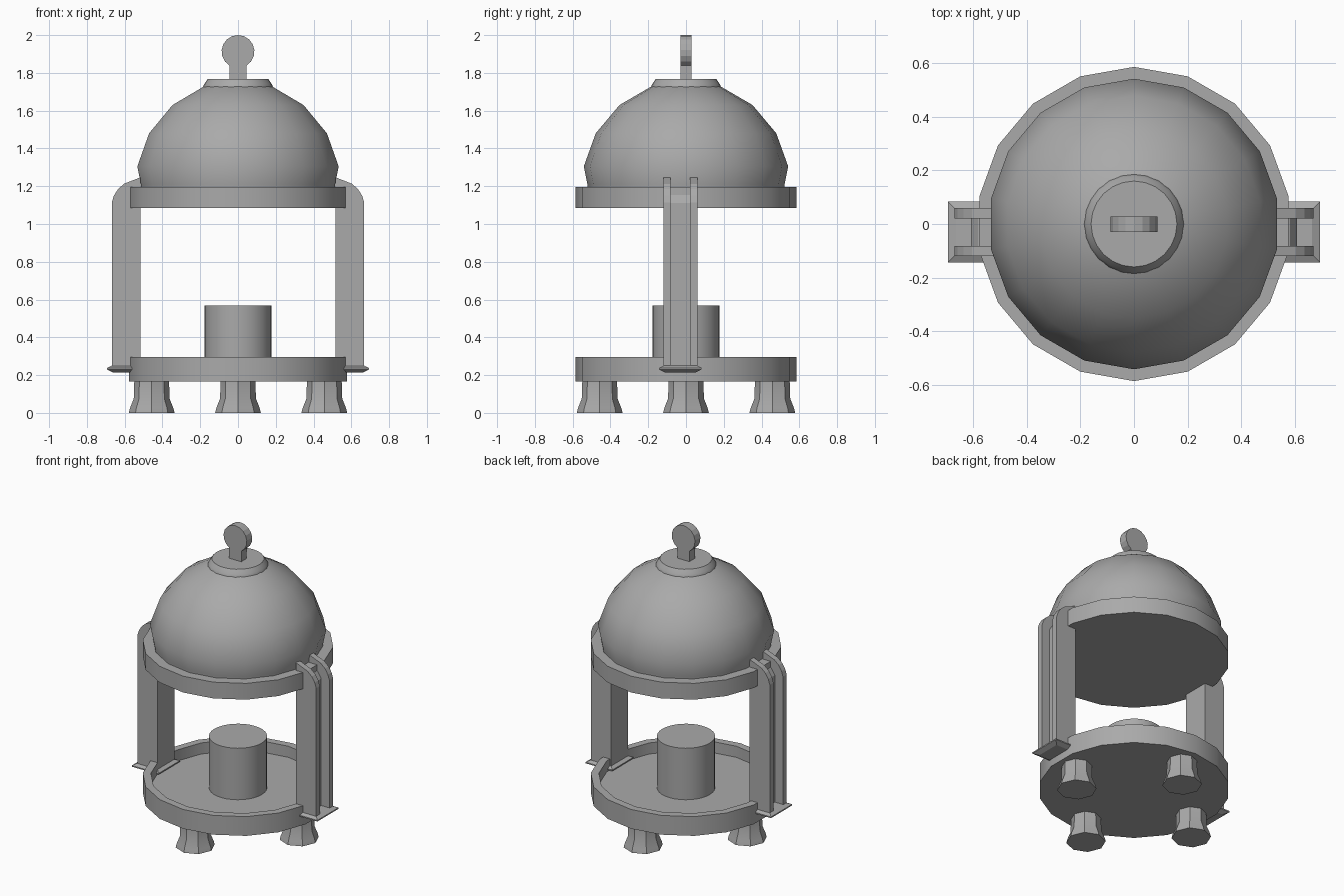
import bpy, bmesh
from math import sin, cos, pi, radians

cube = bpy.data.objects.get("Cube")
if cube:
    bpy.data.objects.remove(cube)

grey = bpy.data.materials.new("grey metal")
grey.use_nodes = True
color = (0.4, 0.4, 0.4, 1)
grey.diffuse_color = color
grey.node_tree.nodes["Principled BSDF"].inputs["Base Color"].default_value = color


def finish(bm, name, smooth=True):
    bmesh.ops.recalc_face_normals(bm, faces=bm.faces)
    mesh = bpy.data.meshes.new(name)
    bm.to_mesh(mesh)
    bm.free()
    mesh.materials.append(grey)
    obj = bpy.data.objects.new(name, mesh)
    bpy.context.collection.objects.link(obj)
    if smooth:
        bpy.ops.object.select_all(action='DESELECT')
        obj.select_set(True)
        bpy.context.view_layer.objects.active = obj
        bpy.ops.object.shade_smooth_by_angle(angle=radians(32))
    return obj


def lathe(name, profile, sides, x=0, y=0):
    """Turn an (r, z) profile about a vertical axis and close both ends."""
    bm = bmesh.new()
    rings = []
    for r, z in profile:
        rings.append([bm.verts.new((x + r * sin(2 * pi * i / sides),
                                    y + r * cos(2 * pi * i / sides), z))
                      for i in range(sides)])
    for a, b in zip(rings, rings[1:]):
        for i in range(sides):
            j = (i + 1) % sides
            bm.faces.new((a[i], a[j], b[j], b[i]))
    bm.faces.new(rings[0])
    bm.faces.new(rings[-1])
    return finish(bm, name)


def plate(name, outline, y0, y1, side=1):
    """Extrude an (x, z) outline from y0 to y1, mirrored in x for side -1."""
    bm = bmesh.new()
    face = bm.faces.new([bm.verts.new((side * x, y0, z)) for x, z in outline])
    new = bmesh.ops.extrude_face_region(bm, geom=[face])
    verts = [v for v in new["geom"] if isinstance(v, bmesh.types.BMVert)]
    bmesh.ops.translate(bm, verts=verts, vec=(0, y1 - y0, 0))
    return finish(bm, name, smooth=False)


# Trays and dome
lathe("base_tray", [(0.585, 0.165), (0.585, 0.295), (0.535, 0.295), (0.535, 0.22)], 18)
lathe("upper_ring", [(0.585, 1.085), (0.585, 1.195), (0.5, 1.195)], 18)
lathe("dome", [(0.52, 1.19), (0.522, 1.21), (0.541, 1.305), (0.478, 1.48),
               (0.352, 1.63), (0.18, 1.73), (0.05, 1.755)], 18)
lathe("dome_cap", [(0.187, 1.70), (0.187, 1.722), (0.178, 1.742), (0.16, 1.768)], 24)

# Candle and feet
lathe("candle", [(0.178, 0.21), (0.178, 0.568)], 32)
for name, x, y in (("front", 0, -1), ("back", 0, 1), ("left", 1, 0), ("right", -1, 0)):
    lathe(name + "_foot", [(0.121, 0), (0.115, 0.025), (0.095, 0.075), (0.092, 0.17)],
          8, 0.457 * x, 0.457 * y)

# Finial: a flat disc on a narrow stem
disc = [(0.087 * sin(a), 1.913 + 0.087 * cos(a))
        for a in (radians(-148 + 296 * i / 14) for i in range(15))]
plate("finial", [(-0.045, 1.75)] + disc + [(0.045, 1.75)], -0.03, 0.028)

# Posts: two curved plates joined by a web, standing on a bevelled foot plate
post = [(0.517, 0.235), (0.668, 0.235), (0.668, 1.115), (0.657, 1.15),
        (0.635, 1.185), (0.603, 1.213), (0.517, 1.247)]
web = [(0.517, 0.235), (0.607, 0.235), (0.607, 1.11), (0.58, 1.153), (0.517, 1.18)]
mid = -0.03
for label, side in (("left", 1), ("right", -1)):
    plate(label + "_post_front", post, mid - 0.09, mid - 0.051, side)
    plate(label + "_post_back", post, mid + 0.051, mid + 0.09, side)
    plate(label + "_post_web", web, mid - 0.051, mid + 0.051, side)
    bm = bmesh.new()
    rings = []
    for z, inset in ((0.215, 0.03), (0.23, 0), (0.238, 0), (0.253, 0.03)):
        h, w = 0.1 - inset, 0.113 - inset
        rings.append([bm.verts.new((side * (0.593 + sx * h), mid + sy * w, z))
                      for sx, sy in ((-1, -1), (1, -1), (1, 1), (-1, 1))])
    for a, b in zip(rings, rings[1:]):
        for i in range(4):
            j = (i + 1) % 4
            bm.faces.new((a[i], a[j], b[j], b[i]))
    bm.faces.new(rings[0])
    bm.faces.new(rings[-1])
    finish(bm, label + "_post_foot", smooth=False)
